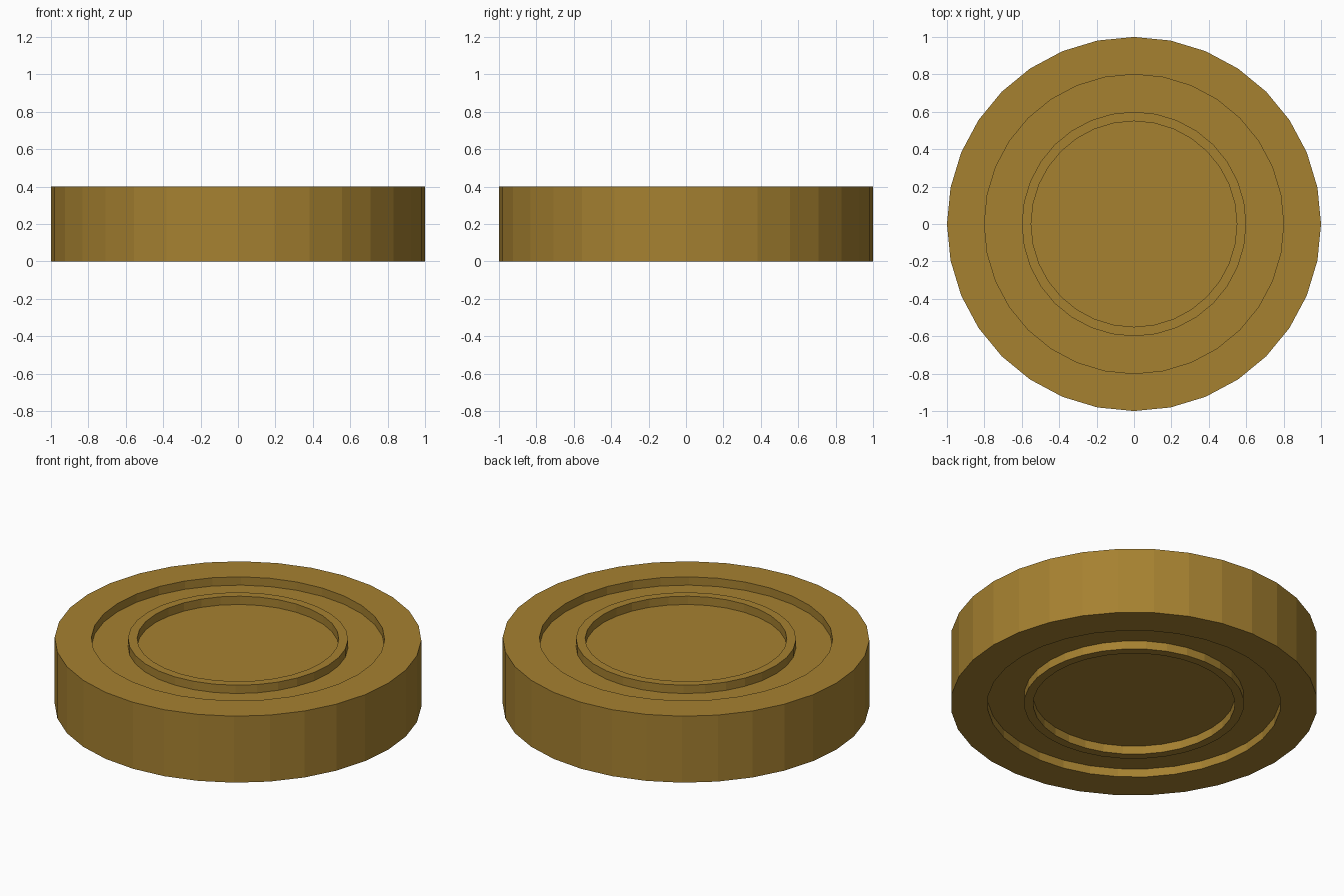
import bpy, bmesh
from math import sin, cos, tau

if "Cube" in bpy.data.objects:
    bpy.data.objects.remove(bpy.data.objects["Cube"])

SIDES = 32
H, DEPTH = 0.4, 0.05

# Upper half profile (radius, z) from the rim inward; the lower half mirrors it
upper = [(1.0, H), (0.8, H), (0.8, H - DEPTH), (0.6, H - DEPTH),
         (0.6, H), (0.55, H), (0.55, H - DEPTH)]
profile = [(r, H - z) for r, z in reversed(upper)] + upper

# Faceted disc with a recessed groove, thin raised ring and sunken centre on both sides
bm = bmesh.new()
rings = [[bm.verts.new((r * cos(tau * i / SIDES), r * sin(tau * i / SIDES), z))
          for i in range(SIDES)] for r, z in profile]
for a, b in zip(rings, rings[1:]):
    for i in range(SIDES):
        j = (i + 1) % SIDES
        bm.faces.new((a[i], a[j], b[j], b[i]))
bm.faces.new(list(reversed(rings[0])))
bm.faces.new(rings[-1])
bmesh.ops.recalc_face_normals(bm, faces=bm.faces)

mesh = bpy.data.meshes.new("round_disc")
bm.to_mesh(mesh)
bm.free()
disc = bpy.data.objects.new("round_disc", mesh)
bpy.context.collection.objects.link(disc)

# Dull gold colour
gold = bpy.data.materials.new("dull_gold")
gold.diffuse_color = (0.38, 0.22, 0.03, 1)
gold.use_nodes = True
gold.node_tree.nodes["Principled BSDF"].inputs["Base Color"].default_value = gold.diffuse_color
mesh.materials.append(gold)
